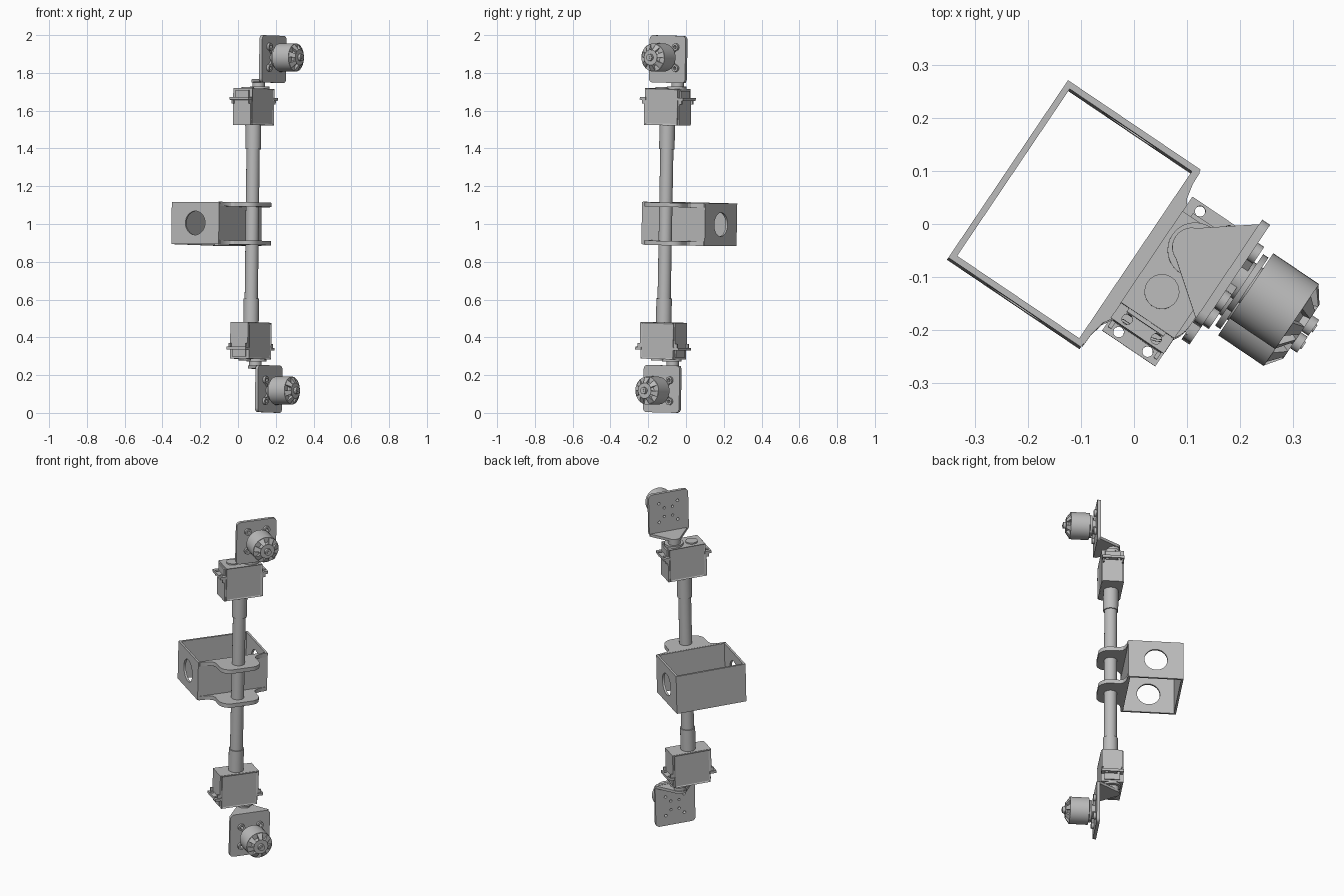
import bpy, bmesh
from math import sin, cos, pi, radians
from mathutils import Matrix, Vector

if "Cube" in bpy.data.objects:
    bpy.data.objects.remove(bpy.data.objects["Cube"], do_unlink=True)

GREY = (0.5, 0.5, 0.5, 1)
mat = bpy.data.materials.new("plain grey")
mat.use_nodes = True
mat.diffuse_color = GREY
mat.node_tree.nodes["Principled BSDF"].inputs["Base Color"].default_value = GREY

# Working frame: x runs out toward the motors, y along the box, z along the shaft
PLACE = Matrix.Translation((0, 0, 1)) @ Matrix.Rotation(radians(-34), 4, 'Z') @ Matrix.Rotation(radians(-1.25), 4, 'X')
ALONG_X = Matrix.Rotation(pi / 2, 4, 'Y')
ALONG_Y = Matrix.Rotation(pi / 2, 4, 'X')
SX, SY = 0.123, -0.048      # shaft axis
HX, HY, MZ = 0.115, 0.008, 0.882    # horn position and motor height
CORNERS = [(s, t) for s in (-1, 1) for t in (-1, 1)]
parts = []


def make(name, bm, keep=True):
    bmesh.ops.recalc_face_normals(bm, faces=bm.faces)
    me = bpy.data.meshes.new(name)
    bm.to_mesh(me)
    bm.free()
    me.materials.append(mat)
    ob = bpy.data.objects.new(name, me)
    bpy.context.collection.objects.link(ob)
    if keep:
        parts.append(ob)
    return ob


def add_cyl(bm, centre, r, depth, turn=Matrix(), segs=24, r2=None):
    bmesh.ops.create_cone(bm, cap_ends=True, segments=segs, radius1=r, radius2=r if r2 is None else r2,
                          depth=depth, matrix=Matrix.Translation(centre) @ turn)


def add_box(bm, lo, hi, turn=Matrix()):
    lo, hi = Vector(lo), Vector(hi)
    m = Matrix.Translation((lo + hi) / 2) @ Matrix.Diagonal((*(hi - lo), 1))
    bmesh.ops.create_cube(bm, size=1, matrix=turn @ m)


def add_prism(bm, pts, lo, hi, axis='Z'):
    def at(p, h):
        return {'X': (h, p[0], p[1]), 'Z': (p[0], p[1], h)}[axis]
    f = bm.faces.new([bm.verts.new(at(p, lo)) for p in pts])
    up = bmesh.ops.extrude_face_region(bm, geom=[f])["geom"]
    bmesh.ops.translate(bm, verts=[v for v in up if isinstance(v, bmesh.types.BMVert)],
                        vec=Vector(at((0, 0), hi - lo)))


def arc(cx, cy, r, a0, a1, n=8):
    return [(cx + r * cos(radians(a0 + (a1 - a0) * i / n)), cy + r * sin(radians(a0 + (a1 - a0) * i / n)))
            for i in range(n + 1)]


def round_rect(cx, cy, hw, hh, r):
    pts = []
    for k, (sx, sy) in enumerate([(1, 1), (-1, 1), (-1, -1), (1, -1)]):
        pts += arc(cx + sx * (hw - r), cy + sy * (hh - r), r, k * 90, k * 90 + 90, 5)
    return pts


def cut(ob, bm):
    tool = make("cutter", bm, keep=False)
    tool.hide_render = True
    mod = ob.modifiers.new("holes", 'BOOLEAN')
    mod.object, mod.operation, mod.solver = tool, 'DIFFERENCE', 'EXACT'
    bpy.context.view_layer.objects.active = ob
    bpy.ops.object.modifier_apply(modifier=mod.name)
    bpy.data.objects.remove(tool, do_unlink=True)


# Open box with a round hole in each short wall
bm = bmesh.new()
add_box(bm, (-0.255, -0.251, -0.112), (0.047, 0.153, 0.112))
box = make("open_box", bm)
bm = bmesh.new()
add_box(bm, (-0.243, -0.239, -0.3), (0.035, 0.141, 0.3))
cut(box, bm)
bm = bmesh.new()
add_cyl(bm, (-0.104, SY, 0), 0.063, 1, ALONG_Y, 40)
cut(box, bm)

# Two flanges that hold the shaft
half = [(0.04, 0.2), (0.049, 0.195), (0.05, 0.17), (0.056, 0.142), (0.068, 0.123), (0.085, 0.115)]
half += arc(0.135, 0.055, 0.06, 90, 0)
outline = [(x, SY + y) for x, y in half] + [(x, SY - y) for x, y in reversed(half)]
for name, z in (("upper_flange", 0.09), ("lower_flange", -0.113)):
    bm = bmesh.new()
    add_prism(bm, outline, z, z + 0.023)
    make(name, bm)

# Shaft
bm = bmesh.new()
add_cyl(bm, (SX, SY, 0), 0.035, 0.82, segs=32)
make("shaft", bm)

single = len(parts)

# Sleeve between shaft and servo
bm = bmesh.new()
add_cyl(bm, (SX, SY, 0.46), 0.041, 0.13, segs=32)
make("shaft_sleeve", bm)

# Servo case with recessed side panels, sitting in a slightly longer holder
bm = bmesh.new()
add_box(bm, (SX - 0.061, SY - 0.104, 0.524), (SX + 0.061, SY + 0.104, 0.716))
sides = [f for f in bm.faces if abs(f.normal.x) > 0.9]
bmesh.ops.inset_individual(bm, faces=sides, thickness=0.01, depth=-0.004)
make("servo_case", bm)
bm = bmesh.new()
add_box(bm, (SX - 0.056, SY - 0.112, 0.522), (SX + 0.056, SY + 0.112, 0.66))
make("servo_holder", bm)

# Mounting tabs with screw holes
bm = bmesh.new()
add_box(bm, (SX - 0.0605, SY - 0.138, 0.654), (SX + 0.0605, SY - 0.1, 0.669))
add_box(bm, (SX - 0.0605, SY + 0.1, 0.654), (SX + 0.0605, SY + 0.138, 0.669))
tabs = make("servo_tabs", bm)
bm = bmesh.new()
for s, t in CORNERS:
    add_cyl(bm, (SX + s * 0.033, SY + t * 0.123, 0.66), 0.01, 0.2, segs=16)
cut(tabs, bm)

# Stepped end blocks and the ribs under the tabs
bm = bmesh.new()
add_box(bm, (SX - 0.042, SY - 0.112, 0.668), (SX + 0.042, SY + 0.112, 0.706))
for s, t in CORNERS:
    y0, y1 = sorted((SY + t * 0.1, SY + t * 0.126))
    add_box(bm, (SX + s * 0.052 - 0.004, y0, 0.634), (SX + s * 0.052 + 0.004, y1, 0.656))
make("servo_end_blocks", bm)

# Raised gear cover and output horn
bm = bmesh.new()
add_cyl(bm, (SX, HY, 0.721), 0.052, 0.014, segs=32)
add_cyl(bm, (SX - 0.008, HY - 0.1, 0.719), 0.033, 0.01)
make("gear_cover", bm)
bm = bmesh.new()
add_cyl(bm, (HX, HY, 0.742), 0.033, 0.036, segs=32)
make("servo_horn", bm)

# Teardrop arm from horn to motor plate
bm = bmesh.new()
add_prism(bm, arc(HX, HY, 0.037, 110, 250, 14) + [(0.2, HY - 0.11), (0.2, HY + 0.11)], 0.75, 0.766)
make("plate_arm", bm)

# Motor plate with drilled holes
bm = bmesh.new()
add_prism(bm, round_rect(HY - 0.002, 0.873, 0.115, 0.125, 0.022), 0.196, 0.214, 'X')
plate = make("motor_plate", bm)
bm = bmesh.new()
for s, t in CORNERS:
    add_cyl(bm, (0.2, HY + s * 0.054, MZ + t * 0.056), 0.008, 0.1, ALONG_X, 12)
    add_cyl(bm, (0.2, HY + s * 0.024, MZ + t * 0.026), 0.007, 0.1, ALONG_X, 12)
cut(plate, bm)

# Motor base: hub, disc and four arms ending in ring lugs
bm = bmesh.new()
add_cyl(bm, (0.232, HY, MZ), 0.04, 0.036, ALONG_X, 32)
add_cyl(bm, (0.24, HY, MZ), 0.062, 0.012, ALONG_X, 32)
for k in range(4):
    turn = Matrix.Translation((0, HY, MZ)) @ Matrix.Rotation(radians(45 + 90 * k), 4, 'X')
    add_box(bm, (0.214, 0.02, -0.012), (0.228, 0.062, 0.012), turn)
make("motor_base", bm)
bm = bmesh.new()
for s, t in CORNERS:
    add_cyl(bm, (0.221, HY + s * 0.054, MZ + t * 0.056), 0.019, 0.014, ALONG_X, 20)
lugs = make("motor_lugs", bm)
bm = bmesh.new()
for s, t in CORNERS:
    add_cyl(bm, (0.221, HY + s * 0.054, MZ + t * 0.056), 0.009, 0.1, ALONG_X, 12)
cut(lugs, bm)

# Motor bell, slotted nose and hub
bm = bmesh.new()
add_cyl(bm, (0.301, HY, MZ), 0.074, 0.104, ALONG_X, 36)
make("motor_bell", bm)
bm = bmesh.new()
add_cyl(bm, (0.364, HY, MZ), 0.073, 0.023, ALONG_X, 14, 0.042)
slots = [f for f in bm.faces if len(f.verts) == 4]
bmesh.ops.inset_individual(bm, faces=slots[::2], thickness=0.003, depth=-0.016)
make("motor_nose", bm)
bm = bmesh.new()
add_cyl(bm, (0.38, HY, MZ), 0.018, 0.022, ALONG_X, 24)
add_cyl(bm, (0.388, HY, MZ), 0.008, 0.012, ALONG_X, 16)
make("motor_hub", bm)

# Mirror the upper assembly to the lower end
for ob in parts[single:]:
    twin = ob.copy()
    twin.data = ob.data.copy()
    twin.data.transform(Matrix.Diagonal((1, 1, -1, 1)))
    twin.data.flip_normals()
    ob.name, twin.name = "upper_" + ob.name, "lower_" + ob.name
    bpy.context.collection.objects.link(twin)
    parts.append(twin)

# Place everything and shade round parts smoothly
bpy.ops.object.select_all(action='DESELECT')
for ob in parts:
    ob.data.transform(PLACE)
    ob.select_set(True)
bpy.context.view_layer.objects.active = parts[0]
bpy.ops.object.shade_smooth_by_angle(angle=radians(25))
